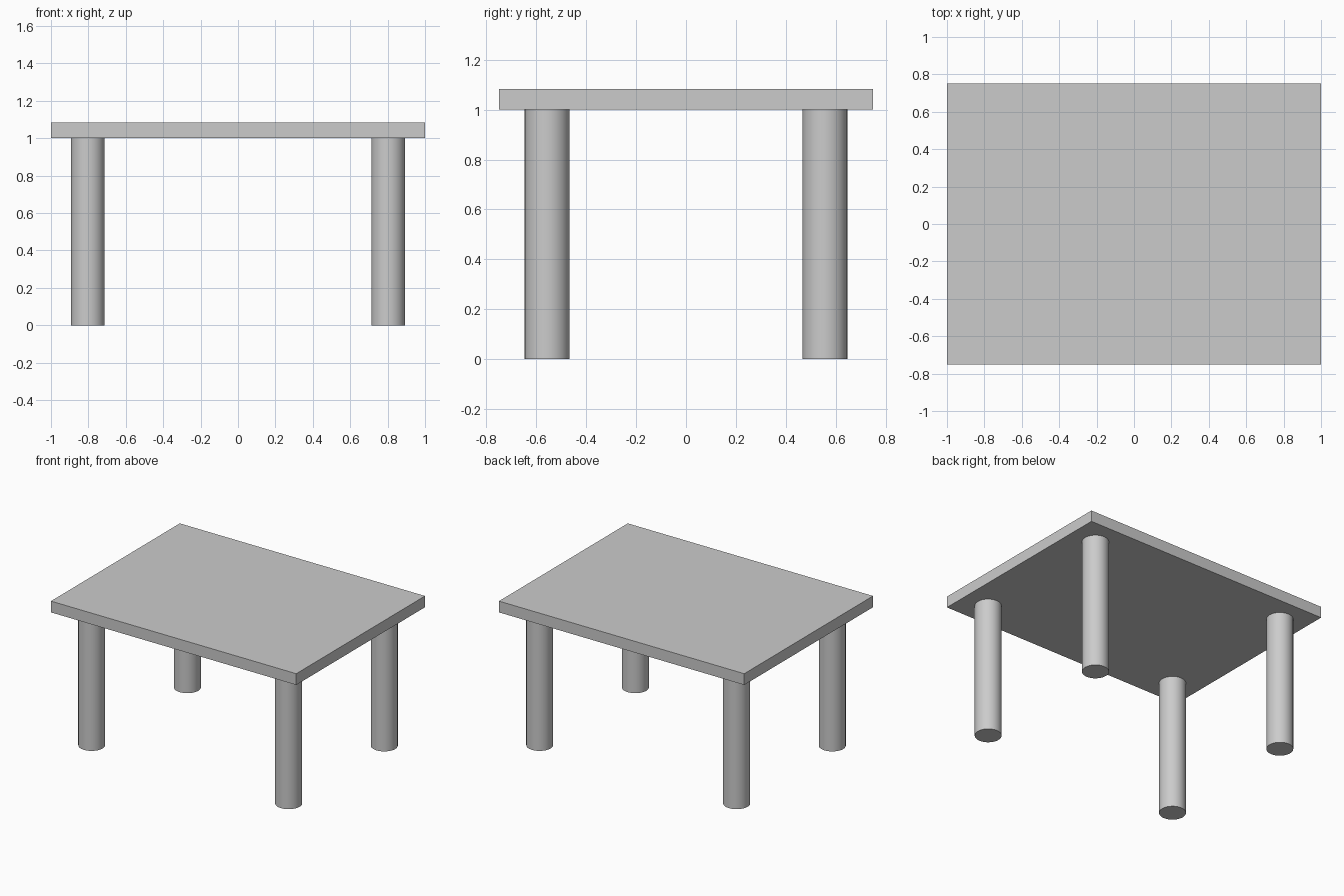
import bpy
import math

if "Cube" in bpy.data.objects:
    bpy.data.objects.remove(bpy.data.objects["Cube"])

TOP_X, TOP_Y, TOP_T = 2.0, 1.5, 0.083
LEG_H, LEG_R = 1.0, 0.09
LEG_X, LEG_Y = 0.803, 0.557

# Table top: flat rectangular slab resting on the legs
bpy.ops.mesh.primitive_cube_add(size=1, location=(0, 0, LEG_H + TOP_T / 2))
top = bpy.context.object
top.name = "table_top"
top.scale = (TOP_X, TOP_Y, TOP_T)
bpy.ops.object.transform_apply(location=False, rotation=False, scale=True)


# Round leg, smooth sides with crisp end caps
def add_leg(name, x, y):
    bpy.ops.mesh.primitive_cylinder_add(
        vertices=32, radius=LEG_R, depth=LEG_H, location=(x, y, LEG_H / 2))
    leg = bpy.context.object
    leg.name = name
    bpy.ops.object.shade_smooth_by_angle(angle=math.radians(30))


# Four legs, one near each corner
for side, sx in (("left", -1), ("right", 1)):
    for end, sy in (("front", -1), ("back", 1)):
        add_leg(f"{end}_{side}_leg", sx * LEG_X, sy * LEG_Y)
